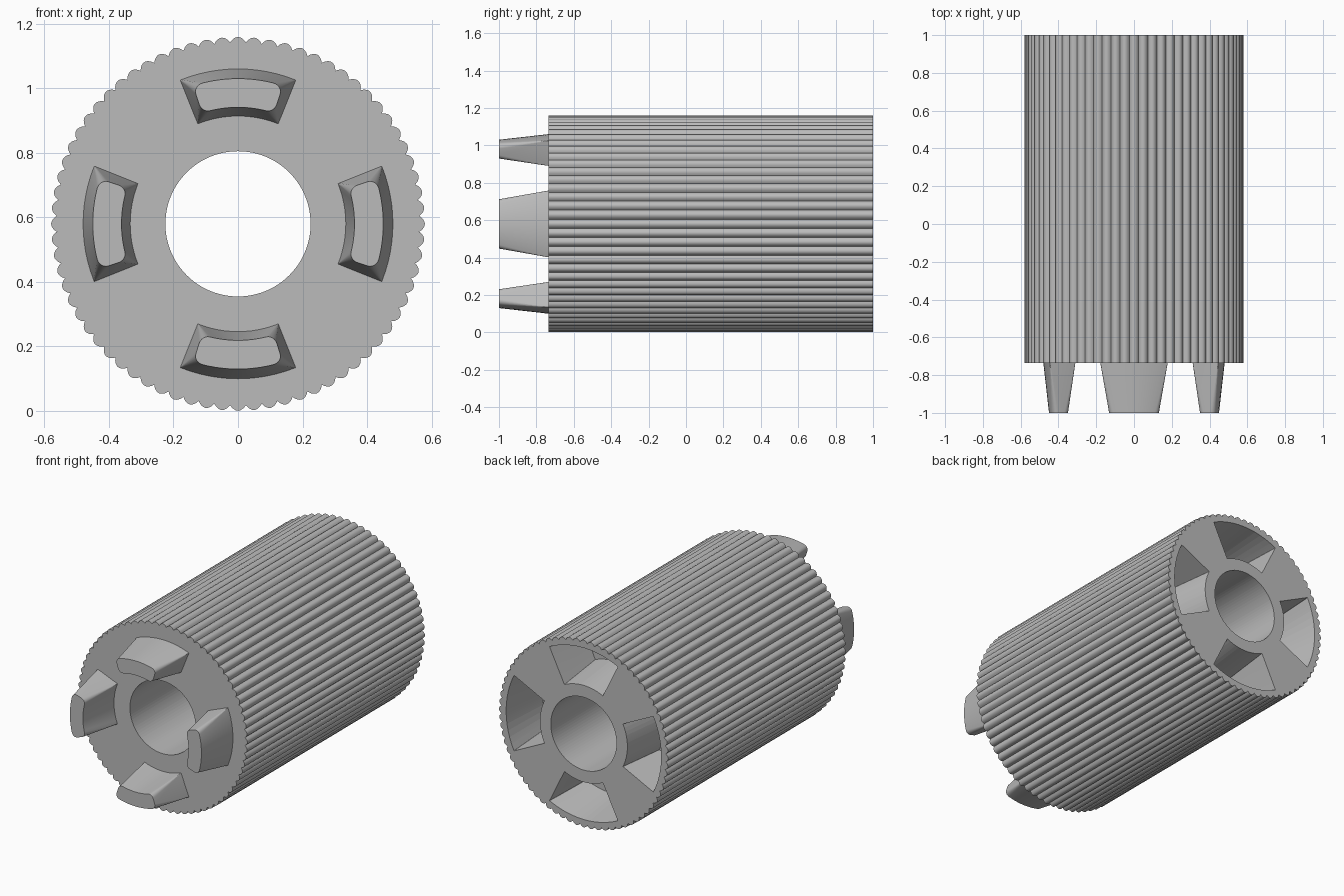
import bpy
import bmesh
from math import sin, cos, pi, tau, radians

CENTRE_Z = 0.58
FRONT, BACK = -0.735, 1.0
TEETH = 72

if "Cube" in bpy.data.objects:
    bpy.data.objects.remove(bpy.data.objects["Cube"])

grey = bpy.data.materials.new("plain_grey")
grey.use_nodes = True
grey.diffuse_color = (0.5, 0.5, 0.5, 1)
grey.node_tree.nodes["Principled BSDF"].inputs["Base Color"].default_value = (0.5, 0.5, 0.5, 1)


def polar(r, a):
    """Point on the axial cross-section, angle measured from the top."""
    return r * sin(a), r * cos(a)


def arc_block(inner, outer, half_angle, corner, turn, steps=12):
    """Rounded rectangle bent round the axis into a ring segment."""
    mid = (inner + outer) / 2
    half_w, half_h = radians(half_angle) * mid, (outer - inner) / 2
    points = []
    for k, (sx, sy) in enumerate([(1, 1), (-1, 1), (-1, -1), (1, -1)]):
        for i in range(7):
            a = (k + i / 6) * pi / 2
            points.append((sx * (half_w - corner) + corner * cos(a),
                           sy * (half_h - corner) + corner * sin(a)))
        if k in (0, 2):
            for i in range(1, steps):
                u = sx * (half_w - corner) * (1 - 2 * i / steps)
                points.append((u, sy * half_h))
    return [polar(mid + v, u / mid + turn) for u, v in points]


def loft(bm, section_a, y_a, section_b, y_b):
    """Closed solid between two matching sections."""
    rings = [[bm.verts.new((x, y, z + CENTRE_Z)) for x, z in section]
             for section, y in ((section_a, y_a), (section_b, y_b))]
    n = len(rings[0])
    for i in range(n):
        j = (i + 1) % n
        bm.faces.new((rings[0][i], rings[0][j], rings[1][j], rings[1][i]))
    for ring in rings:
        bm.faces.new(ring)


def finish(bm, name):
    bmesh.ops.recalc_face_normals(bm, faces=bm.faces)
    mesh = bpy.data.meshes.new(name)
    bm.to_mesh(mesh)
    bm.free()
    mesh.materials.append(grey)
    obj = bpy.data.objects.new(name, mesh)
    bpy.context.collection.objects.link(obj)
    return obj


def smooth(obj):
    bpy.ops.object.select_all(action="DESELECT")
    obj.select_set(True)
    bpy.context.view_layer.objects.active = obj
    bpy.ops.object.shade_smooth_by_angle(angle=radians(30))


# Ribbed roller body: rounded ribs with narrow valleys
STEPS = 8
outline = []
for i in range(TEETH * STEPS):
    wave = abs(cos(pi * i / STEPS)) ** 0.8
    outline.append(polar(0.562 + 0.017 * wave, tau * i / (TEETH * STEPS)))
bm = bmesh.new()
loft(bm, outline, FRONT, outline, BACK)
body = finish(bm, "ribbed_roller")

# Central bore and four tapered sockets in the back
bm = bmesh.new()
bore = [polar(0.225, tau * i / 96) for i in range(96)]
loft(bm, bore, FRONT - 0.1, bore, BACK + 0.1)
for k in range(4):
    turn = k * pi / 2
    loft(bm, arc_block(0.335, 0.49, 23, 0.002, turn), BACK - 0.3,
         arc_block(0.298, 0.532, 26.2, 0.002, turn), BACK + 0.01)
cutter = finish(bm, "bore_and_socket_cutter")
cutter.hide_render = True

cut = body.modifiers.new("cut", "BOOLEAN")
cut.operation = "DIFFERENCE"
cut.solver = "EXACT"
cut.object = cutter
smooth(body)
bpy.ops.object.modifier_move_to_index(modifier="cut", index=0)
bpy.ops.object.modifier_apply(modifier="cut")
bpy.data.objects.remove(cutter)
smooth(body)

# Four tapered drive lugs on the front
for k, side in enumerate(("top", "left", "bottom", "right")):
    turn = k * pi / 2
    bm = bmesh.new()
    loft(bm, arc_block(0.361, 0.45, 18, 0.028, turn), -1,
         arc_block(0.334, 0.48, 21.9, 0.002, turn), FRONT)
    smooth(finish(bm, side + "_drive_lug"))
